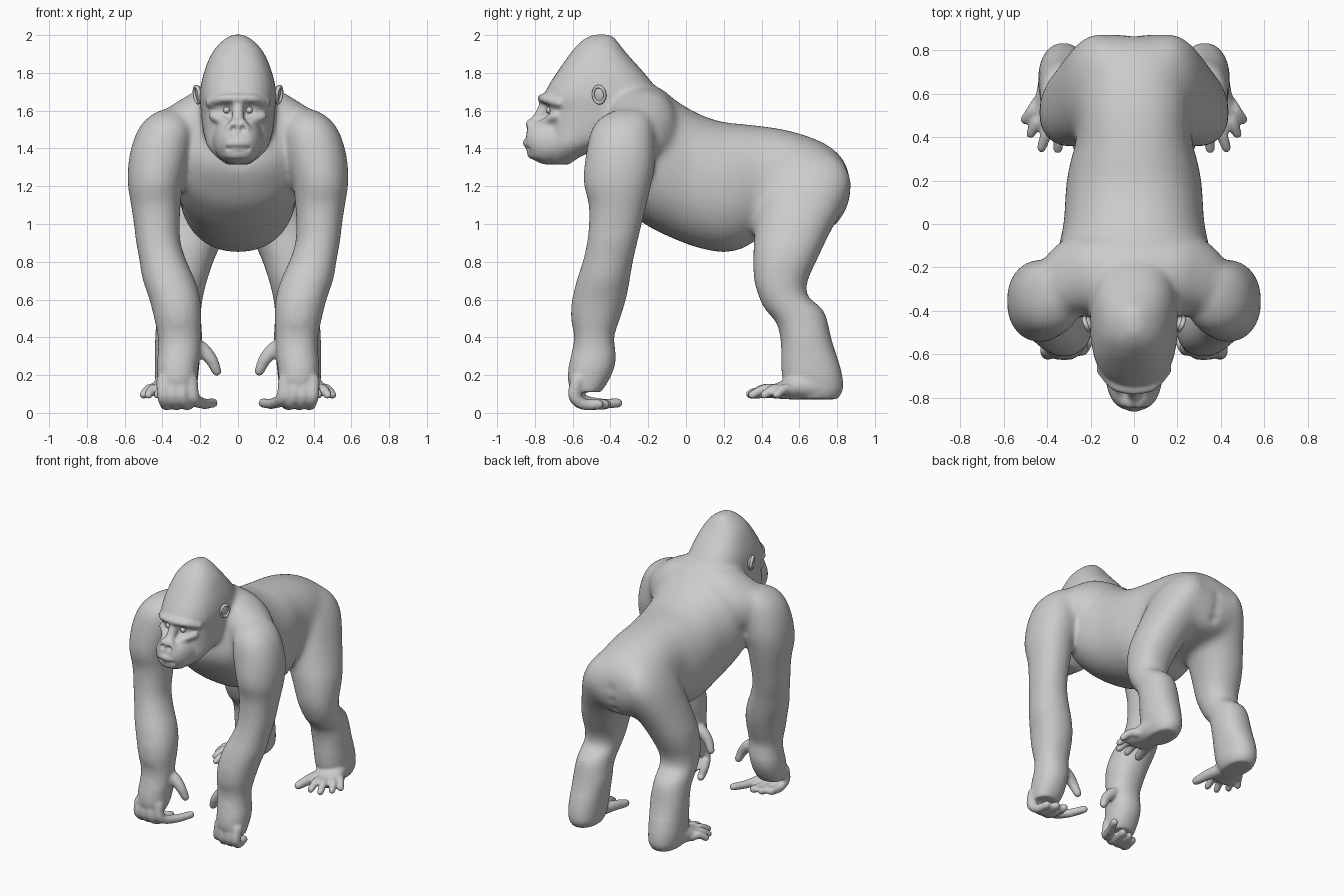
import bpy, bmesh, math
from mathutils import Vector, Matrix

bm = bmesh.new()


def spline(rows, subs=4):
    """Catmull-Rom resampling of rows of numbers."""
    rows = [Vector(r) for r in rows]
    out = []
    for i in range(len(rows) - 1):
        a, b = rows[max(i - 1, 0)], rows[i]
        c, d = rows[i + 1], rows[min(i + 2, len(rows) - 1)]
        for k in range(subs):
            t = k / subs
            out.append(0.5 * (2 * b + (c - a) * t + (2 * a - 5 * b + 4 * c - d) * t * t
                              + (3 * b - a - 3 * c + d) * t ** 3))
    return out + [rows[-1]]


def loft(axis, rows, side=1, power=2.2, n=32):
    """Closed solid from oval slices: (position, a_min, a_max, b_min, b_max)."""
    rings = []
    for t, a0, a1, b0, b1 in spline(rows):
        ring = []
        for k in range(n):
            u = 2 * math.pi * k / n
            c, s = math.cos(u), math.sin(u)
            a = (a0 + a1) / 2 + (a1 - a0) / 2 * math.copysign(abs(c) ** (2 / power), c)
            b = (b0 + b1) / 2 + (b1 - b0) / 2 * math.copysign(abs(s) ** (2 / power), s)
            p = [a, b]
            p.insert(axis, t)
            ring.append(bm.verts.new((p[0] * side, p[1], p[2])))
        rings.append(ring)
    for r, q in zip(rings, rings[1:]):
        for k in range(n):
            bm.faces.new((r[k], r[(k + 1) % n], q[(k + 1) % n], q[k]))
    bm.faces.new(rings[0])
    bm.faces.new(rings[-1])


def centred(rows):
    return [(t, -w, w, b0, b1) for t, w, b0, b1 in rows]


def tube(points, r0, r1, side=1):
    """Rounded finger-like form made of overlapping balls along a curve."""
    pts = spline(points, 7)
    for i, p in enumerate(pts):
        r = r0 + (r1 - r0) * i / (len(pts) - 1)
        bmesh.ops.create_icosphere(bm, subdivisions=2, radius=r,
                                   matrix=Matrix.Translation((p[0] * side, p[1], p[2])))


# Torso, sliced from chest to rump
loft(1, centred([(-.46, .12, 1.28, 1.52), (-.42, .24, 1.2, 1.6), (-.35, .32, 1.1, 1.67),
                 (-.25, .355, 1.02, 1.72), (-.15, .355, .96, 1.715), (0, .325, .895, 1.62),
                 (.1, .318, .865, 1.57), (.2, .31, .85, 1.54), (.3, .29, .87, 1.53),
                 (.4, .265, .925, 1.52), (.55, .265, .94, 1.495), (.7, .25, .96, 1.445),
                 (.79, .225, .99, 1.39), (.84, .18, 1.06, 1.33), (.865, .11, 1.14, 1.26)]))

# Shoulder yoke, sliced across
yoke = [(.44, -.4, -.2, 1.36, 1.57), (.38, -.42, -.12, 1.33, 1.61), (.3, -.42, -.06, 1.3, 1.66),
        (.2, -.42, -.04, 1.3, 1.71)]
loft(0, [(-x, *r) for x, *r in yoke] + [(0, -.44, -.03, 1.3, 1.74)] + yoke[::-1])

# Head with crest, and muzzle
loft(2, centred([(2.005, .03, -.5, -.39), (1.965, .09, -.56, -.36), (1.9, .142, -.615, -.31),
                 (1.8, .182, -.685, -.22), (1.72, .2, -.735, -.16), (1.66, .203, -.757, -.15),
                 (1.6, .198, -.742, -.15), (1.5, .187, -.74, -.25), (1.42, .167, -.74, -.42),
                 (1.36, .12, -.735, -.55), (1.315, .06, -.72, -.62)]), power=2.4)
loft(1, centred([(-.62, .14, 1.35, 1.56), (-.72, .13, 1.315, 1.565), (-.78, .115, 1.325, 1.55),
                 (-.82, .093, 1.355, 1.53), (-.845, .065, 1.39, 1.5)]))
tube([(0, -.745, 1.63), (0, -.78, 1.56), (0, -.812, 1.52)], .032, .035)

for s in (1, -1):
    # Brow, cheekbone, nose wing and lips
    tube([(.15, -.672, 1.64), (.085, -.745, 1.662), (0, -.764, 1.665)], .025, .024, s)
    tube([(.13, -.69, 1.57), (.08, -.735, 1.545), (.06, -.76, 1.53)], .025, .025, s)
    tube([(.02, -.82, 1.53), (.038, -.815, 1.5)], .03, .033, s)
    tube([(.075, -.785, 1.42), (.04, -.825, 1.425), (0, -.837, 1.427)], .028, .03, s)
    tube([(.07, -.775, 1.372), (.04, -.805, 1.37), (0, -.815, 1.37)], .026, .028, s)

    # Arm from shoulder to palm
    loft(2, [(1.605, .31, .41, -.37, -.23), (1.565, .27, .475, -.45, -.19), (1.5, .24, .53, -.5, -.17),
             (1.4, .25, .567, -.525, -.163), (1.3, .27, .583, -.535, -.165), (1.2, .293, .583, -.535, -.185),
             (1.1, .303, .567, -.515, -.208), (1, .308, .552, -.515, -.233), (.9, .303, .54, -.525, -.257),
             (.8, .27, .518, -.548, -.28), (.7, .225, .495, -.58, -.297), (.6, .198, .468, -.603, -.317),
             (.5, .193, .445, -.608, -.348), (.4, .198, .425, -.593, -.38), (.32, .2, .425, -.605, -.37),
             (.24, .21, .43, -.622, -.38), (.17, .218, .425, -.625, -.41), (.11, .24, .415, -.605, -.45)], s)
    # Hanging curled fingers, inward first finger, and thumb
    tube([(.25, -.565, .17), (.235, -.565, .08), (.185, -.47, .05), (.132, -.36, .053)], .04, .027, s)
    for x, tx, ty in [(.295, .255, -.42), (.345, .315, -.43), (.395, .37, -.46)]:
        tube([(x, -.575, .17), (x, -.59, .09), ((x + tx) / 2, -.54, .045), (tx, ty, .045)], .039, .028, s)
    tube([(.25, -.47, .36), (.19, -.46, .335), (.14, -.46, .28), (.113, -.45, .22)], .05, .027, s)

    # Leg from buttock to heel
    loft(2, [(1.38, .05, .18, .55, .775), (1.32, .03, .25, .46, .84), (1.22, .01, .31, .41, .872),
             (1.1, .01, .355, .38, .838), (1, .03, .39, .367, .79), (.9, .085, .42, .358, .737),
             (.8, .13, .435, .355, .69), (.7, .163, .435, .36, .645), (.62, .183, .433, .383, .645),
             (.55, .193, .433, .415, .725), (.48, .193, .435, .475, .752), (.4, .19, .44, .498, .769),
             (.3, .2, .44, .503, .8), (.2, .21, .44, .508, .827), (.12, .22, .43, .53, .83),
             (.072, .245, .41, .56, .8)], s)
    # Foot and spread toes
    loft(1, [(.72, .24, .43, .07, .22), (.6, .245, .45, .07, .21), (.52, .265, .465, .073, .175),
             (.45, .3, .465, .078, .145)], s)
    tube([(.31, .58, .12), (.275, .45, .115), (.25, .345, .1)], .047, .029, s)
    for x, y, tx, ty in [(.34, .48, .35, .345), (.38, .49, .425, .35), (.42, .52, .475, .415), (.44, .56, .5, .48)]:
        tube([(x, y, .118), ((x + tx) / 2, (y + ty) / 2, .127), (tx, ty, .095)], .032, .024, s)

bmesh.ops.recalc_face_normals(bm, faces=bm.faces)
raw = bpy.data.meshes.new("raw_body")
bm.to_mesh(raw)
bm.free()

# Fuse every part into one skin
body = bpy.data.objects.new("body", raw)
bpy.context.collection.objects.link(body)
fuse = body.modifiers.new("fuse", 'REMESH')
fuse.mode = 'VOXEL'
fuse.voxel_size = 0.01
bpy.context.view_layer.update()
skin = bpy.data.meshes.new_from_object(body.evaluated_get(bpy.context.evaluated_depsgraph_get()))
body.modifiers.clear()
body.data = skin
skin.name = "body"

# Relax the joints strongly, hands, feet and face only lightly
bm = bmesh.new()
bm.from_mesh(skin)
soft = [v for v in bm.verts if v.co.z > .3 and v.co.y > -.6 and not (v.co.z < .42 and abs(v.co.x) < .22)]
rump = [v for v in soft if v.co.z > .9 and v.co.y > .3]
for verts, count in ((rump, 40), (soft, 25), (list(bm.verts), 4)):
    for _ in range(count):
        bmesh.ops.smooth_vert(bm, verts=verts, factor=.5, use_axis_x=True, use_axis_y=True, use_axis_z=True)

# Sculpted dents and swells: (centre, radius, push), mirrored
marks = [((.06, -.745, 1.605), .028, (0, .016, 0)),      # eye sockets
         ((.026, -.85, 1.5), .014, (0, .03, .004)),      # nostrils
         ((.17, -.2, 1.6), .09, (0, 0, .012)),           # shoulder blades
         ((.15, -.42, 1.33), .1, (0, -.015, 0)),         # chest muscles
         ((.14, .82, 1.15), .11, (0, .01, 0)),           # buttocks
         ((.43, -.49, 1.25), .09, (0, -.008, 0)),        # upper arm muscle
         ((.46, -.42, .72), .1, (.01, 0, 0))]            # forearm muscle
marks += [((x, -.865 + x * x * 8, 1.398), .011, (0, .014, 0)) for x in (.008, .024, .04, .056)]
marks += [((0, .84, z), .035, (0, -.012, 0)) for z in (1.2, 1.12, 1.04)]
for c, r, push in marks:
    for s in ((1, -1) if c[0] else (1,)):
        c2, off = Vector((c[0] * s, c[1], c[2])), Vector((push[0] * s, push[1], push[2]))
        for v in bm.verts:
            d = (v.co - c2).length_squared / (r * r)
            if d < 6:
                v.co += off * math.exp(-d)
bm.to_mesh(skin)
bm.free()
skin.polygons.foreach_set("use_smooth", [True] * len(skin.polygons))


def mirrored(ob, name):
    ob.name = name
    bpy.ops.object.transform_apply(location=True, rotation=True, scale=True)
    bpy.ops.object.shade_smooth()
    m = ob.modifiers.new("mirror", 'MIRROR')
    m.use_mirror_merge = False


# Eyes
bpy.ops.mesh.primitive_uv_sphere_add(segments=20, ring_count=12, radius=.018, location=(.06, -.724, 1.603))
mirrored(bpy.context.object, "eyes")

# Ears: cupped inner plate and rolled rim
tilt = (0, math.radians(8), math.radians(-22))
bpy.ops.mesh.primitive_uv_sphere_add(segments=24, ring_count=12, radius=1, location=(.203, -.46, 1.685), rotation=tilt)
bpy.context.object.scale = (.018, .037, .048)
mirrored(bpy.context.object, "ear_plates")
bpy.ops.mesh.primitive_torus_add(major_radius=.04, minor_radius=.009, major_segments=32, minor_segments=10,
                                 location=(.216, -.46, 1.685))
rim = bpy.context.object
rim.data.transform(Matrix.Rotation(math.radians(90), 4, 'Y'))
rim.rotation_euler = tilt
rim.scale = (1.2, .82, 1.08)
mirrored(rim, "ear_rims")
